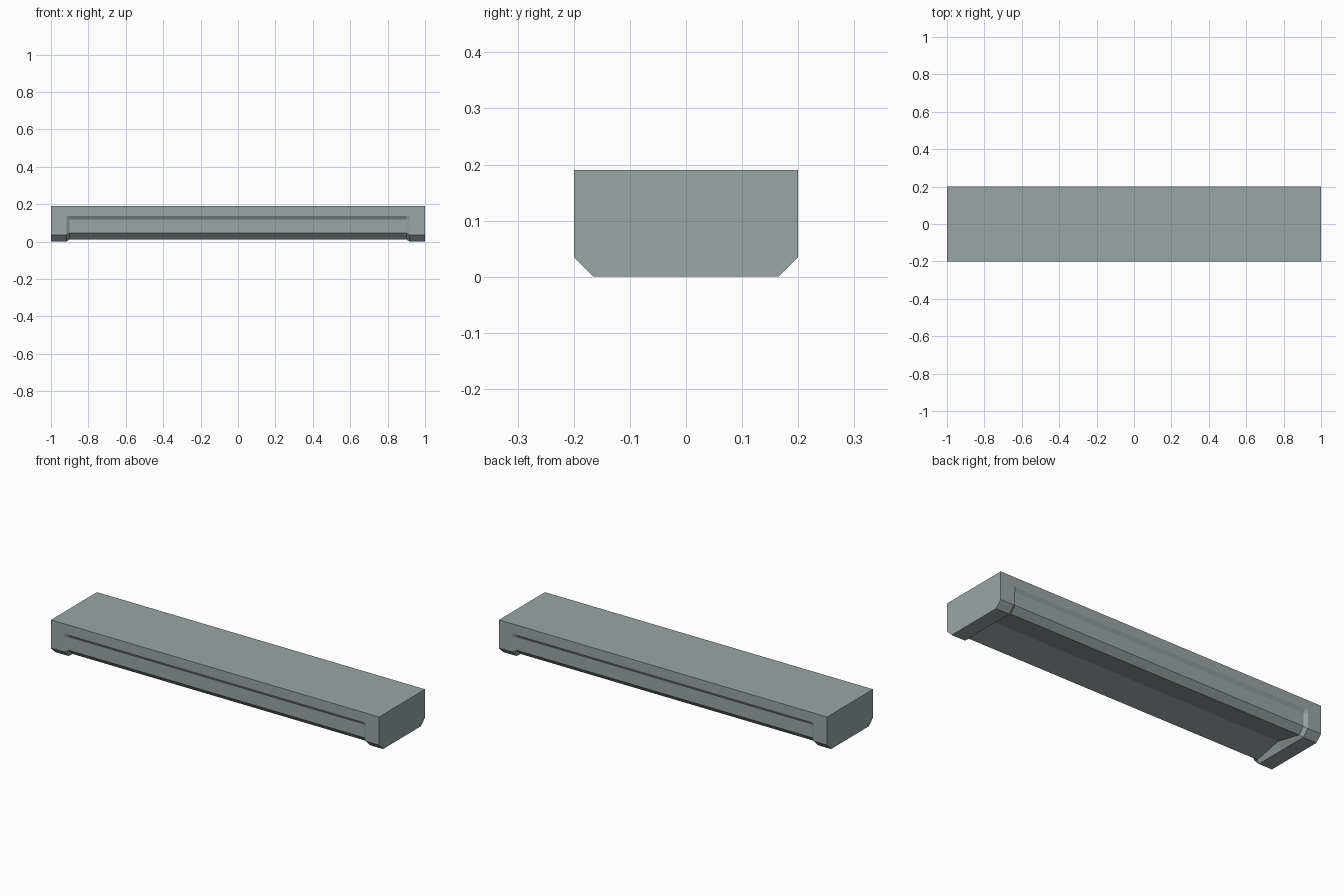
import bpy, bmesh, math

if "Cube" in bpy.data.objects:
    bpy.data.objects.remove(bpy.data.objects["Cube"])

stone = bpy.data.materials.new("grey_stone")
stone.diffuse_color = (0.33, 0.375, 0.375, 1)
stone.use_nodes = True
stone.node_tree.nodes["Principled BSDF"].inputs["Base Color"].default_value = stone.diffuse_color

# Half cross-sections (y, z), from the top edge down to the centre of the underside
CAP = [(0.2, 0.19), (0.2, 0.137), (0.2, 0.117), (0.2, 0.035), (0.165, 0.0), (0.0, 0.0)]
MID = [(0.2, 0.19), (0.2, 0.137), (0.188, 0.117), (0.188, 0.045), (0.155, 0.012), (0.0, 0.045)]


def full(half):
    """Mirror a half section into a closed loop."""
    return half + [(-y, z) for y, z in reversed(half[:-1])]


# Beam: full end blocks, recessed sides and a shallow V underside between them
stations = [(-1.0, CAP), (-0.918, CAP), (-0.9, MID), (0.9, MID), (0.918, CAP), (1.0, CAP)]
bm = bmesh.new()
rings = [[bm.verts.new((x, y, z)) for y, z in full(half)] for x, half in stations]
n = len(rings[0])
for a, b in zip(rings, rings[1:]):
    for i in range(n):
        j = (i + 1) % n
        bm.faces.new((a[i], a[j], b[j], b[i]))
bm.faces.new(rings[0])
bm.faces.new(rings[-1])

# Merge coplanar faces and orient outward
bmesh.ops.recalc_face_normals(bm, faces=bm.faces)
bmesh.ops.dissolve_limit(bm, angle_limit=math.radians(0.5), verts=bm.verts, edges=bm.edges)
bmesh.ops.recalc_face_normals(bm, faces=bm.faces)

mesh = bpy.data.meshes.new("beam")
bm.to_mesh(mesh)
bm.free()
mesh.materials.append(stone)
beam = bpy.data.objects.new("beam", mesh)
bpy.context.collection.objects.link(beam)
